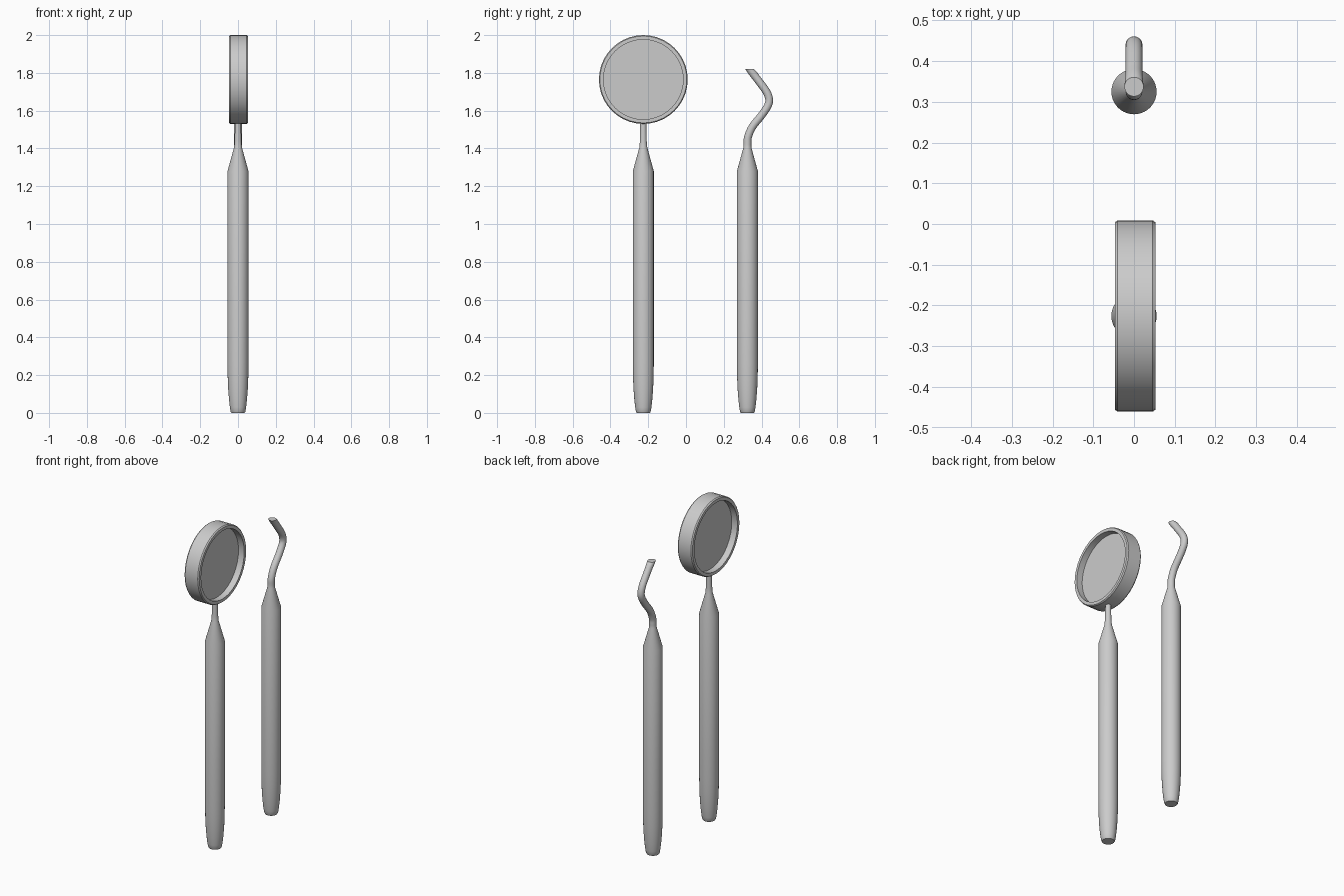
import bpy, bmesh, math
from mathutils import Vector

if "Cube" in bpy.data.objects:
    bpy.data.objects.remove(bpy.data.objects["Cube"])

SIDES = 40


def loft(name, rings, closed=False):
    """Skin circular rings given as (centre, radius, axis); ends capped unless closed."""
    bm = bmesh.new()
    loops = []
    for centre, radius, axis in rings:
        rot = Vector((0, 0, 1)).rotation_difference(Vector(axis).normalized())
        loops.append([bm.verts.new(Vector(centre) + rot @ Vector(
            (radius * math.cos(a), radius * math.sin(a), 0)))
            for a in (2 * math.pi * i / SIDES for i in range(SIDES))])
    pairs = list(zip(loops, loops[1:]))
    if closed:
        pairs.append((loops[-1], loops[0]))
    else:
        bm.faces.new(loops[0][::-1])
        bm.faces.new(loops[-1])
    for lo, hi in pairs:
        for i in range(SIDES):
            j = (i + 1) % SIDES
            bm.faces.new((lo[i], lo[j], hi[j], hi[i]))
    bmesh.ops.recalc_face_normals(bm, faces=bm.faces)
    me = bpy.data.meshes.new(name)
    bm.to_mesh(me)
    bm.free()
    ob = bpy.data.objects.new(name, me)
    bpy.context.collection.objects.link(ob)
    bpy.ops.object.select_all(action='DESELECT')
    ob.select_set(True)
    bpy.context.view_layer.objects.active = ob
    bpy.ops.object.shade_smooth_by_angle(angle=math.radians(35))
    return ob


def catmull(p, n=6):
    """Smooth a list of points."""
    p = [2 * p[0] - p[1]] + p + [2 * p[-1] - p[-2]]
    out = []
    for a, b, c, d in zip(p, p[1:], p[2:], p[3:]):
        for k in range(n):
            t = k / n
            out.append(0.5 * (2 * b + (c - a) * t + (2 * a - 5 * b + 4 * c - d) * t * t
                              + (3 * b - a - 3 * c + d) * t ** 3))
    return out + [p[-2]]


UP, SIDE = (0, 0, 1), (1, 0, 0)
MIRROR_Y, PROBE_Y = -0.226, 0.325

# Handle profile shared by both instruments (radius, height)
GRIP = [(0.035, 0), (0.039, 0.007), (0.043, 0.03), (0.048, 0.075), (0.052, 0.13),
        (0.0545, 0.19), (0.0555, 0.26), (0.0555, 1.28), (0.021, 1.405)]


def grip(y, extra=()):
    return [((0, y, z), r, UP) for r, z in GRIP + list(extra)]


# Mirror handle with slim neck
loft("mirror_handle", grip(MIRROR_Y, [(0.018, 1.44), (0.016, 1.54)]))

# Mirror rim: short ring turned around the x axis
CX, CZ = 0.003, 1.765
RIM = [(0.211, -0.05), (0.230, -0.05), (0.235, -0.043),
       (0.235, 0.043), (0.230, 0.05), (0.211, 0.05)]
loft("mirror_rim", [((CX + x, MIRROR_Y, CZ), r, SIDE) for r, x in RIM], closed=True)

# Mirror glass set in the middle of the rim
loft("mirror_glass", [((CX + x, MIRROR_Y, CZ), 0.212, SIDE) for x in (-0.011, 0.011)])

# Probe: same handle, continuing into a bent hook with a level tip
path = catmull([Vector((0, y, z)) for y, z in (
    (0.325, 1.42), (0.328, 1.46), (0.352, 1.515), (0.400, 1.575), (0.433, 1.625),
    (0.440, 1.66), (0.426, 1.70), (0.385, 1.757), (0.337, 1.82))])
hook = []
for i, p in enumerate(path):
    tangent = path[min(i + 1, len(path) - 1)] - path[max(i - 1, 0)]
    level = max(0, (i - len(path) + 5) / 4)
    axis = tangent.normalized().lerp(Vector(UP), level)
    hook.append((p, 0.0205 + 0.003 * level, axis))
loft("probe", grip(PROBE_Y) + hook)
